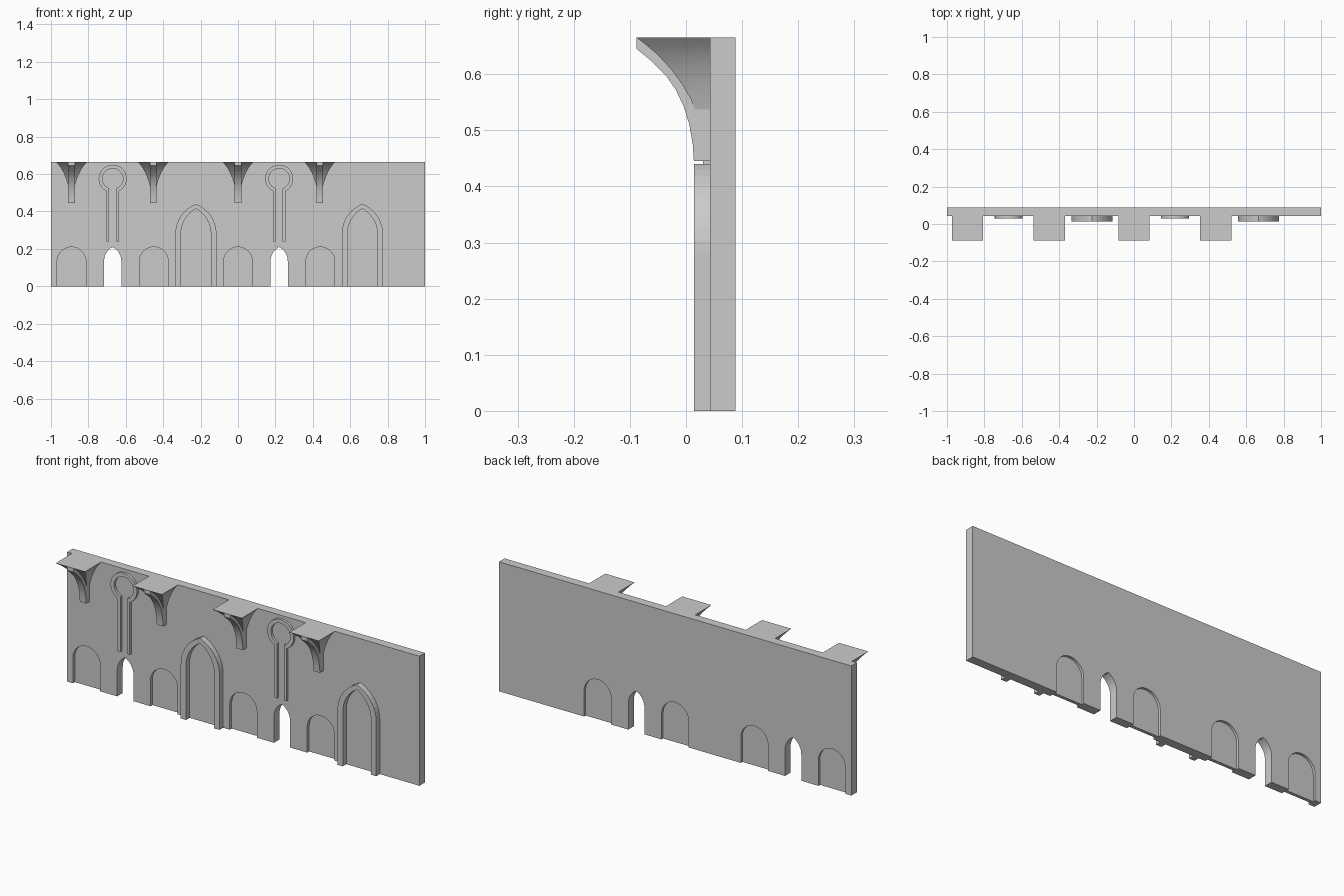
import bpy, bmesh, math

if "Cube" in bpy.data.objects:
    bpy.data.objects.remove(bpy.data.objects["Cube"])

FRONT, BACK, TOP = 0.043, 0.088, 0.665


def finish(name, bm, smooth=False):
    bmesh.ops.recalc_face_normals(bm, faces=bm.faces)
    me = bpy.data.meshes.new(name)
    bm.to_mesh(me)
    bm.free()
    ob = bpy.data.objects.new(name, me)
    bpy.context.collection.objects.link(ob)
    if smooth:
        bpy.ops.object.select_all(action='DESELECT')
        ob.select_set(True)
        bpy.context.view_layer.objects.active = ob
        bpy.ops.object.shade_smooth_by_angle(angle=math.radians(30))
    return ob


def prism(name, pts, a, b, axis='y', smooth=False):
    """Extrude an (x,z) outline along y, or a (y,z) outline along x."""
    bm = bmesh.new()
    co = (lambda p, d: (p[0], d, p[1])) if axis == 'y' else (lambda p, d: (d, p[0], p[1]))
    r0 = [bm.verts.new(co(p, a)) for p in pts]
    r1 = [bm.verts.new(co(p, b)) for p in pts]
    bm.faces.new(r0)
    bm.faces.new(r1)
    for i in range(len(pts)):
        j = (i + 1) % len(pts)
        bm.faces.new((r0[i], r0[j], r1[j], r1[i]))
    return finish(name, bm, smooth)


def arch(x, w, spring, rise, base=0.0, n=9):
    """Left foot over the crown to right foot; round when rise equals w."""
    R = (w * w + rise * rise) / (2 * w)
    end = math.atan2(rise, R - w)
    half = [(w - R + R * math.cos(end * i / n), spring + R * math.sin(end * i / n))
            for i in range(n + 1)]
    half[-1] = (0, spring + rise)
    right = [(w, base)] + half
    left = [(-a, b) for a, b in right]
    return [(x + a, b) for a, b in left + right[-2::-1]]


def keyhole(x, r, w, n=24):
    """Open keyhole path: leg up, round the circle, leg down."""
    cz, base = 0.575, 0.24
    a = math.asin(w / r)
    s, e = -math.pi / 2 - a, -math.pi * 2.5 + a
    arc = [(x + r * math.cos(s + (e - s) * i / n), cz + r * math.sin(s + (e - s) * i / n))
           for i in range(n + 1)]
    return [(x - w, base)] + arc + [(x + w, base)]


def cut(ob, cutter):
    m = ob.modifiers.new("cut", 'BOOLEAN')
    m.operation, m.solver, m.object = 'DIFFERENCE', 'EXACT', cutter
    bpy.context.view_layer.objects.active = ob
    bpy.ops.object.modifier_apply(modifier=m.name)
    bpy.data.objects.remove(cutter)


def bracket(x, tag):
    # central curved rib
    low = [(0.014, 0.445), (0.012, 0.475), (0.006, 0.51), (-0.004, 0.542), (-0.018, 0.572),
           (-0.036, 0.598), (-0.06, 0.622), (-0.088, 0.645)]
    prism("bracket_rib_" + tag, low + [(-0.088, TOP), (FRONT + .002, TOP), (FRONT + .002, 0.445)],
          x - 0.018, x + 0.018, 'x', True)
    # flared vault on both sides of the rib: (height, half width, front y)
    levels = [(0.53, 0.016, 0.018), (0.555, 0.023, 0.009), (0.582, 0.032, -0.007),
              (0.608, 0.043, -0.026), (0.635, 0.058, -0.051), (0.652, 0.071, -0.071),
              (TOP, 0.083, -0.088)]
    bm = bmesh.new()
    rings = [[bm.verts.new(c) for c in ((x - w, FRONT + .002, z), (x - w, y, z),
                                        (x + w, y, z), (x + w, FRONT + .002, z))]
             for z, w, y in levels]
    for a, b in zip(rings, rings[1:]):
        for i in range(4):
            j = (i + 1) % 4
            bm.faces.new((a[i], a[j], b[j], b[i]))
    bm.faces.new(rings[0])
    bm.faces.new(rings[-1])
    finish("bracket_flare_" + tag, bm, True)


for k, (x0, x1) in enumerate([(-1, -0.115), (-0.115, 1)]):
    c = -0.89 + 0.89 * k
    tag = str(k + 1)
    # wall slab with through doorway and niches recessed on both faces
    wall = prism("wall_" + tag, [(x0, 0), (x1, 0), (x1, TOP), (x0, TOP)], FRONT, BACK)
    cut(wall, prism("cutter", arch(c + 0.22, 0.046, 0.135, 0.075, -0.1), 0, 0.2))
    for dx in (0, 0.44):
        niche = arch(c + dx, 0.077, 0.133, 0.077, -0.1)
        cut(wall, prism("cutter", niche, 0, FRONT + 0.016))
        cut(wall, prism("cutter", niche, BACK - 0.013, 0.2))
        bracket(c + (dx and 0.437), tag + ("b" if dx else "a"))
    # raised pointed arch frame
    cx = c + 0.665
    prism("arch_frame_" + tag,
          arch(cx, 0.11, 0.28, 0.16) + arch(cx, 0.08, 0.28, 0.135)[::-1], 0.014, FRONT + .002)
    # raised keyhole moulding
    cx = c + 0.22
    prism("keyhole_frame_" + tag,
          keyhole(cx, 0.075, 0.034) + keyhole(cx, 0.055, 0.019)[::-1], 0.03, FRONT + .002)
